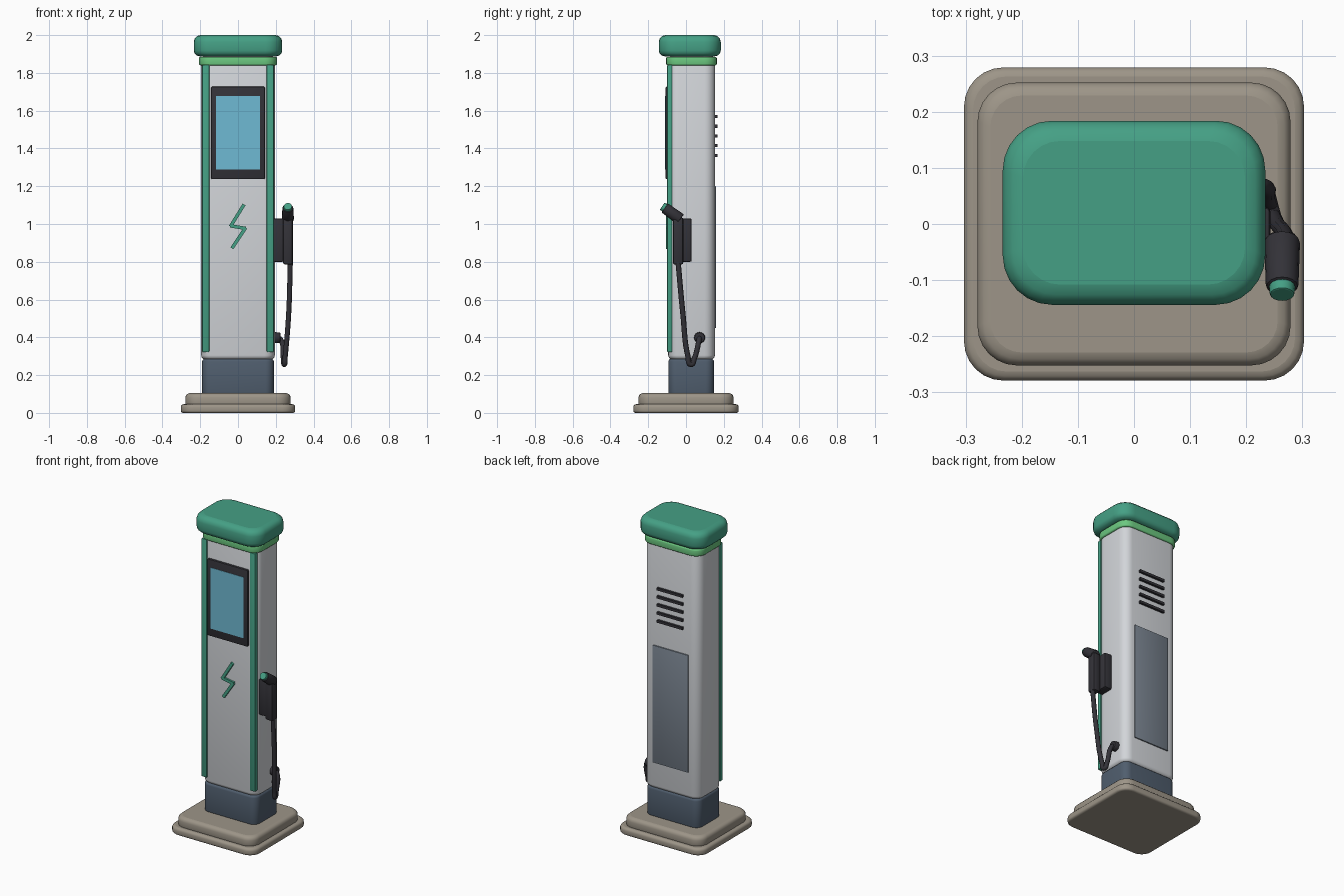
import bpy, bmesh, math
from mathutils import Vector

old = bpy.data.objects.get("Cube")
if old:
    bpy.data.objects.remove(old, do_unlink=True)


def srgb(hex_code):
    out = []
    for i in (0, 2, 4):
        c = int(hex_code[i:i + 2], 16) / 255
        out.append(c / 12.92 if c < 0.04045 else ((c + 0.055) / 1.055) ** 2.4)
    return (*out, 1)


def material(name, hex_code):
    m = bpy.data.materials.new(name)
    m.use_nodes = True
    m.diffuse_color = srgb(hex_code)
    m.node_tree.nodes["Principled BSDF"].inputs["Base Color"].default_value = srgb(hex_code)
    return m


GREEN = material("teal green", "45A085")
LIME = material("light green", "6CC880")
WHITE = material("shell white", "D3D6DA")
BLACK = material("charcoal", "333238")
BLUE = material("display blue", "6FBAD3")
SLATE = material("slate blue", "505E6E")
GREY = material("panel grey", "77818D")
STONE = material("stone", "9D9588")


def finish(name, bm, mat, smooth=True):
    bmesh.ops.recalc_face_normals(bm, faces=bm.faces)
    mesh = bpy.data.meshes.new(name)
    bm.to_mesh(mesh)
    bm.free()
    mesh.materials.append(mat)
    ob = bpy.data.objects.new(name, mesh)
    bpy.context.collection.objects.link(ob)
    if smooth:
        bpy.ops.object.select_all(action="DESELECT")
        ob.select_set(True)
        bpy.context.view_layer.objects.active = ob
        bpy.ops.object.shade_smooth_by_angle(angle=math.radians(40))
        for p in mesh.polygons:
            if len(p.vertices) > 8:
                p.use_smooth = False
    return ob


def slab(name, mat, hx, y0, y1, z0, z1, radius, low, high, seg=6):
    """Rounded rectangle with rounded lower and upper rims."""
    bm = bmesh.new()
    hy, cy = (y1 - y0) / 2, (y0 + y1) / 2
    angles = [math.radians(a) for a in (0, 30, 60, 90)]
    rims = [(low * (1 - math.sin(a)), z0 + low * (1 - math.cos(a))) for a in angles]
    rims += [(high * (1 - math.sin(a)), z1 - high * (1 - math.cos(a))) for a in reversed(angles)]
    rings = []
    for inset, z in rims:
        r = radius - inset * 0.6
        ring = []
        for q, (sx, sy) in enumerate(((1, 1), (-1, 1), (-1, -1), (1, -1))):
            for k in range(seg + 1):
                a = math.pi / 2 * (q + k / seg)
                ring.append(bm.verts.new((sx * (hx - inset - r) + r * math.cos(a),
                                          cy + sy * (hy - inset - r) + r * math.sin(a), z)))
        rings.append(ring)
    for a, b in zip(rings, rings[1:]):
        for i in range(len(a)):
            j = (i + 1) % len(a)
            bm.faces.new((a[i], a[j], b[j], b[i]))
    bm.faces.new(rings[0])
    bm.faces.new(rings[-1])
    return finish(name, bm, mat)


def box(name, mat, x, y, z, bevel=0.0, tilt=0.0):
    """Box from min/max pairs, with optional bevel and tilt about y."""
    bm = bmesh.new()
    bmesh.ops.create_cube(bm, size=1)
    bmesh.ops.scale(bm, vec=(x[1] - x[0], y[1] - y[0], z[1] - z[0]), verts=bm.verts)
    if bevel:
        bmesh.ops.bevel(bm, geom=bm.edges[:], offset=bevel, segments=2, profile=0.5, affect="EDGES")
    ob = finish(name, bm, mat, bevel > 0)
    ob.location = (sum(x) / 2, sum(y) / 2, sum(z) / 2)
    ob.rotation_euler.y = tilt
    return ob


def rod(name, mat, a, b, r0, r1, bevel=0.0):
    """Cylinder or cone between two points."""
    a, b = Vector(a), Vector(b)
    bm = bmesh.new()
    bmesh.ops.create_cone(bm, cap_ends=True, segments=16, radius1=r0, radius2=r1, depth=(b - a).length)
    if bevel:
        rim = [e for e in bm.edges if abs(e.verts[0].co.z - e.verts[1].co.z) < 1e-5]
        bmesh.ops.bevel(bm, geom=rim, offset=bevel, segments=2, profile=0.5, affect="EDGES")
    ob = finish(name, bm, mat)
    ob.location = (a + b) / 2
    ob.rotation_euler = (b - a).to_track_quat("Z", "Y").to_euler()
    return ob


# Stepped base, plinth, shell, ring and cap
slab("base_lower", STONE, 0.303, -0.279, 0.279, 0.0, 0.046, 0.07, 0.012, 0.016)
slab("base_upper", STONE, 0.279, -0.252, 0.252, 0.04, 0.104, 0.07, 0.01, 0.023)
slab("plinth", SLATE, 0.19, -0.093, 0.148, 0.1, 0.287, 0.045, 0.008, 0.015)
slab("shell", WHITE, 0.195, -0.094, 0.153, 0.283, 1.85, 0.055, 0.022, 0.01)
slab("light_ring", LIME, 0.206, -0.105, 0.163, 1.84, 1.885, 0.065, 0.008, 0.008)
slab("ring_gap", WHITE, 0.185, -0.085, 0.143, 1.87, 1.9, 0.05, 0.002, 0.002)
slab("cap", GREEN, 0.234, -0.144, 0.184, 1.888, 2.0, 0.088, 0.03, 0.036)

# Corner strips on the front
for side, sx in (("left", 1), ("right", -1)):
    xs = sorted((sx * 0.152, sx * 0.19))
    box(side + "_strip", GREEN, xs, (-0.1, -0.073), (0.322, 1.842), 0.005)

# Screen
box("screen_frame", BLACK, (-0.142, 0.142), (-0.108, -0.088), (1.238, 1.727), 0.005)
box("screen", BLUE, (-0.116, 0.116), (-0.11, -0.104), (1.288, 1.677))

# Bolt sign made of three bars
bolt = [(0.03, 1.1), (-0.038, 0.99), (0.038, 0.977), (-0.03, 0.875)]
for i, ((xa, za), (xb, zb)) in enumerate(zip(bolt, bolt[1:])):
    length, cx, cz = math.hypot(xb - xa, zb - za), (xa + xb) / 2, (za + zb) / 2
    box(f"bolt_bar_{i + 1}", GREEN, (cx - 0.009, cx + 0.009), (-0.107, -0.09),
        (cz - length / 2 - 0.004, cz + length / 2 + 0.004), 0, math.atan2(xb - xa, zb - za))

# Service panel and vents on the back
box("service_panel", GREY, (-0.125, 0.125), (0.145, 0.16), (0.45, 1.2), 0.003)
for i in range(5):
    z = 1.363 + i * 0.0515
    box(f"vent_{i + 1}", BLACK, (-0.09, 0.09), (0.15, 0.167), (z - 0.008, z + 0.008))

# Holster and charging handle on the left side
box("holster", BLACK, (0.185, 0.243), (-0.06, 0.03), (0.8, 1.03), 0.008)
box("handle", BLACK, (0.238, 0.29), (-0.07, -0.014), (0.785, 1.035), 0.012)
rod("handle_head", BLACK, (0.264, -0.03, 1.025), (0.264, -0.112, 1.085), 0.032, 0.029, 0.005)
rod("plug_tip", GREEN, (0.264, -0.1, 1.077), (0.264, -0.126, 1.094), 0.024, 0.022, 0.003)

# Cable and its wall socket
rod("cable_socket", BLACK, (0.18, 0.072, 0.398), (0.225, 0.072, 0.398), 0.03, 0.028, 0.005)
curve = bpy.data.curves.new("cable", "CURVE")
curve.dimensions = "3D"
curve.bevel_depth = 0.014
curve.bevel_resolution = 3
curve.resolution_u = 8
curve.use_fill_caps = True
path = [(0.277, -0.042, 0.8), (0.268, -0.016, 0.52), (0.25, 0.01, 0.3),
        (0.245, 0.026, 0.256), (0.24, 0.045, 0.29), (0.228, 0.069, 0.385), (0.21, 0.072, 0.4)]
spline = curve.splines.new("BEZIER")
spline.bezier_points.add(len(path) - 1)
for p, co in zip(spline.bezier_points, path):
    p.co = co
    p.handle_left_type = p.handle_right_type = "AUTO"
curve.materials.append(BLACK)
cable = bpy.data.objects.new("cable", curve)
bpy.context.collection.objects.link(cable)
